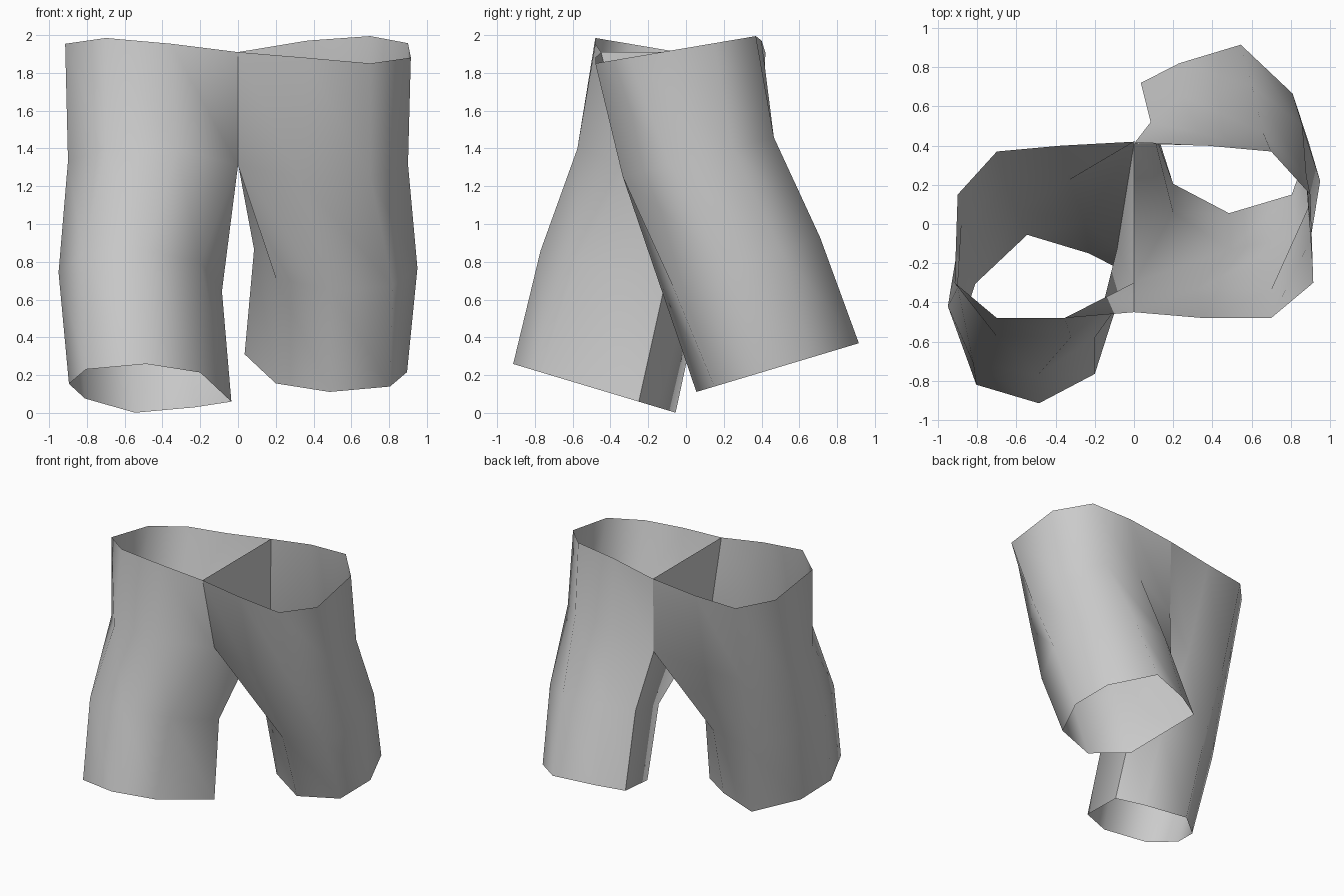
import bpy
import bmesh

old = bpy.data.objects.get("Cube")
if old:
    bpy.data.objects.remove(old, do_unlink=True)

cloth = bpy.data.materials.new("grey_cloth")
cloth.use_nodes = True
GREY = (0.6, 0.6, 0.6, 1)
cloth.diffuse_color = GREY
cloth.node_tree.nodes["Principled BSDF"].inputs["Base Color"].default_value = GREY

# Centre seam shared by both legs: (y, z) at the front and the back
SEAM_FRONT = [(-0.45, 1.91), (-0.30, 1.31)]
SEAM_BACK = [(0.42, 1.91), (0.41, 1.32)]

# Rings from waist to hem: left centre, right centre, tilt,
# then (distance from middle, offset along the tilted ring), front to back
RINGS = [
    ((-0.04, 1.925), (-0.04, 1.91), 0.17,
     [(0.355, -0.44), (0.70, -0.44), (0.915, -0.26), (0.90, 0.19), (0.70, 0.41), (0.37, 0.44)]),
    ((0.065, 1.355), (-0.175, 1.295), 0.26,
     [(0.32, -0.40), (0.70, -0.40), (0.90, -0.15), (0.88, 0.18), (0.66, 0.40), (0.33, 0.40)]),
    ((0.29, 0.79), (-0.35, 0.72), 0.33,
     [(0.20, -0.23), (0.49, -0.42), (0.82, -0.36), (0.95, -0.07),
      (0.86, 0.21), (0.60, 0.42), (0.25, 0.36), (0.085, 0.23)]),
    ((0.485, 0.24), (-0.485, 0.13), 0.30,
     [(0.20, -0.28), (0.485, -0.43), (0.805, -0.335), (0.895, -0.08),
      (0.81, 0.18), (0.545, 0.43), (0.23, 0.335), (0.035, 0.235)]),
]


def finish(name, bm):
    mesh = bpy.data.meshes.new(name)
    bm.to_mesh(mesh)
    bm.free()
    mesh.materials.append(cloth)
    obj = bpy.data.objects.new(name, mesh)
    bpy.context.collection.objects.link(obj)
    bpy.ops.object.select_all(action="DESELECT")
    obj.select_set(True)
    bpy.context.view_layer.objects.active = obj
    bpy.ops.object.shade_smooth_by_angle(angle=1.2)


def ring_points(level, side):
    left, right, tilt, profile = RINGS[level]
    cy, cz = left if side > 0 else right
    points = []
    for x, u in profile:
        blend = min(1, x / 0.6) if level == 0 else 1
        points.append((side * x, cy + u, cz + side * tilt * u * blend))
    # The upper rings close on the shared seam
    if level < len(SEAM_FRONT):
        points = [(0, *SEAM_FRONT[level])] + points + [(0, *SEAM_BACK[level])]
    return points


def make_leg(name, side):
    bm = bmesh.new()
    rings = [[bm.verts.new(p) for p in ring_points(i, side)] for i in range(len(RINGS))]
    for level, (upper, lower) in enumerate(zip(rings, rings[1:])):
        for i in range(len(upper)):
            j = (i + 1) % len(upper)
            if level == 0 and j == 0:
                continue  # the centre panel closes this gap
            face = [upper[i], lower[i], lower[j], upper[j]]
            bm.faces.new(face if side > 0 else face[::-1])
    finish(name, bm)


make_leg("left_leg", 1)
make_leg("right_leg", -1)

# Flat panel between the legs
bm = bmesh.new()
outline = SEAM_FRONT + SEAM_BACK[::-1]
bm.faces.new([bm.verts.new((0, y, z)) for y, z in outline])
finish("centre_panel", bm)
